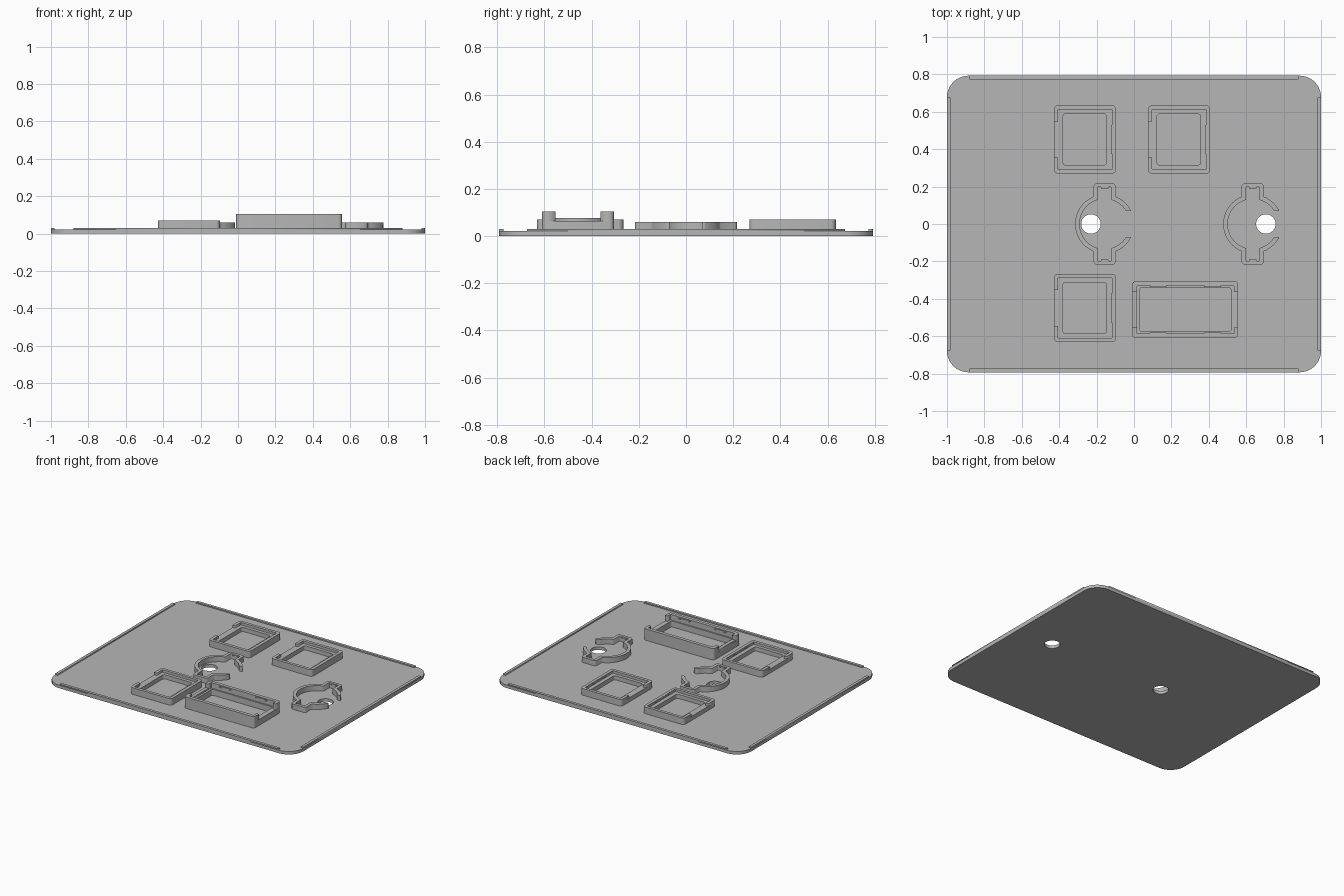
import bpy
from math import sin, cos, pi, asin, acos

cube = bpy.data.objects.get("Cube")
if cube:
    bpy.data.objects.remove(cube)

grey = bpy.data.materials.new("plain grey")
grey.use_nodes = True
COLOR = (0.47, 0.47, 0.47, 1)
grey.diffuse_color = COLOR
grey.node_tree.nodes["Principled BSDF"].inputs["Base Color"].default_value = COLOR

FLOOR = 0.022


def slab(name, loops, z0, z1):
    """Extrude flat outlines (inner loops become holes) from z0 to z1."""
    curve = bpy.data.curves.new(name, "CURVE")
    curve.dimensions = "2D"
    curve.fill_mode = "BOTH"
    curve.extrude = (z1 - z0) / 2
    for loop in loops:
        spline = curve.splines.new("POLY")
        spline.points.add(len(loop) - 1)
        for point, (x, y) in zip(spline.points, loop):
            point.co = (x, y, 0, 1)
        spline.use_cyclic_u = True
    temp = bpy.data.objects.new(name + " outline", curve)
    bpy.context.collection.objects.link(temp)
    graph = bpy.context.evaluated_depsgraph_get()
    mesh = bpy.data.meshes.new_from_object(temp.evaluated_get(graph))
    bpy.data.objects.remove(temp)
    mesh.materials.clear()
    mesh.materials.append(grey)
    mesh.name = name
    obj = bpy.data.objects.new(name, mesh)
    obj.location.z = (z0 + z1) / 2
    bpy.context.collection.objects.link(obj)
    return obj


def arc(cx, cy, r, a0, a1, n):
    return [(cx + r * cos(a0 + (a1 - a0) * i / n), cy + r * sin(a0 + (a1 - a0) * i / n))
            for i in range(n + 1)]


def corners(x0, x1, y0, y1, r, n=4):
    """Four corner arcs: front left, front right, back right, back left."""
    spots = [(x0 + r, y0 + r), (x1 - r, y0 + r), (x1 - r, y1 - r), (x0 + r, y1 - r)]
    return [arc(x, y, r, pi + k * pi / 2, pi + (k + 1) * pi / 2, n)
            for k, (x, y) in enumerate(spots)]


def rounded(*args, **kw):
    return sum(corners(*args, **kw), [])


def box(x0, x1, y0, y1):
    return [(x0, y0), (x1, y0), (x1, y1), (x0, y1)]


# Base plate with two through holes
HOLES = (-0.23, 0.705)
plate_loops = [rounded(-1, 1, -0.793, 0.793, 0.115, n=10)]
plate_loops += [arc(x, 0, 0.052, 0, 2 * pi, 40)[:-1] for x in HOLES]
slab("base_plate", plate_loops, 0, FLOOR)

# Raised lips along the straight edges
for s, side, end in ((-1, "right", "front"), (1, "left", "back")):
    xs = sorted((s, s * 0.98))
    ys = sorted((s * 0.793, s * 0.773))
    slab(side + "_lip", [box(*xs, -0.675, 0.675)], FLOOR, 0.031)
    slab(end + "_lip", [box(-0.88, 0.88, *ys)], FLOOR, 0.031)


# Square holders: ledge frame, wall open on one side, catch on the other
def square_holder(name, cx, cy):
    w, h, t = 0.166, 0.183, 0.022
    outer = (cx - w, cx + w, cy - h, cy + h)
    inner = (cx - w + t, cx + w - t, cy - h + t, cy + h - t)
    opening = rounded(cx - 0.118, cx + 0.115, cy - 0.137, cy + 0.137, 0.015)
    slab(name + "_ledge", [rounded(*outer, 0.022), opening], FLOOR, 0.052)
    gap = 0.096
    wall = [(outer[0], cy - gap)] + rounded(*outer, 0.022) + [(outer[0], cy + gap)]
    wall += ([(inner[0], cy - gap)] + rounded(*inner, 0.004) + [(inner[0], cy + gap)])[::-1]
    slab(name + "_wall", [wall], 0.052, 0.07)
    slab(name + "_catch", [box(inner[1] - 0.005, inner[1], cy - 0.077, cy + 0.077)], 0.062, 0.068)


square_holder("back_right_holder", -0.262, 0.452)
square_holder("back_left_holder", 0.241, 0.452)
square_holder("front_right_holder", -0.262, -0.449)

# Long holder: taller, walls open at both ends
X0, X1, Y0, Y1 = -0.01, 0.556, -0.61, -0.305
IN = (0.015, 0.535, -0.585, -0.33)
LEDGE, TOP = 0.065, 0.105
slab("long_holder_ledge",
     [rounded(X0, X1, Y0, Y1, 0.02), rounded(0.03, 0.52, -0.576, -0.34, 0.015)], FLOOR, LEDGE)
mid, gap = (Y0 + Y1) / 2, 0.095
out_c = corners(X0, X1, Y0, Y1, 0.02)
in_c = corners(*IN, 0.004)
front = [(X0, mid - gap)] + out_c[0] + out_c[1] + [(X1, mid - gap)]
front += ([(IN[0], mid - gap)] + in_c[0] + in_c[1] + [(IN[1], mid - gap)])[::-1]
back = [(x, 2 * mid - y) for x, y in front]
slab("long_holder_front_wall", [front], LEDGE, TOP)
slab("long_holder_back_wall", [back], LEDGE, TOP)
slab("long_holder_end_sill", [box(X0, IN[0], mid - gap, mid + gap)], LEDGE, 0.076)
for i, x in enumerate((0.085, 0.375)):
    for side, y in (("front", IN[2]), ("back", IN[3] - 0.006)):
        slab(f"long_holder_{side}_catch_{i + 1}", [box(x, x + 0.09, y, y + 0.006)], 0.092, 0.1)


# Round holders: open ring with a pocket tab on each side
def half_ring(cx, r, w, h, c):
    tip, a, b = asin(0.07 / r), acos(w / r), acos(-w / r)
    tab = [(cx + w, h - c), (cx + w - c, h), (cx - w + c, h), (cx - w, h - c)]
    return arc(cx, 0, r, tip, a, 8) + tab + arc(cx, 0, r, b, pi, 16)


def full_ring(*args):
    half = half_ring(*args)
    return half + [(x, -y) for x, y in half[-2::-1]]


def round_holder(name, cx):
    ring = full_ring(cx, 0.158, 0.059, 0.217, 0.012)
    ring += full_ring(cx, 0.134, 0.037, 0.197, 0.003)[::-1]
    obj = slab(name + "_ring", [ring], FLOOR, 0.06)
    for s, side in ((-1, "front"), (1, "back")):
        ys = sorted((s * 0.19, s * 0.197))
        slab(f"{name}_{side}_catch", [box(cx - 0.02, cx + 0.02, *ys)], 0.05, 0.058)


round_holder("right_round_holder", -0.157)
round_holder("left_round_holder", 0.635)
